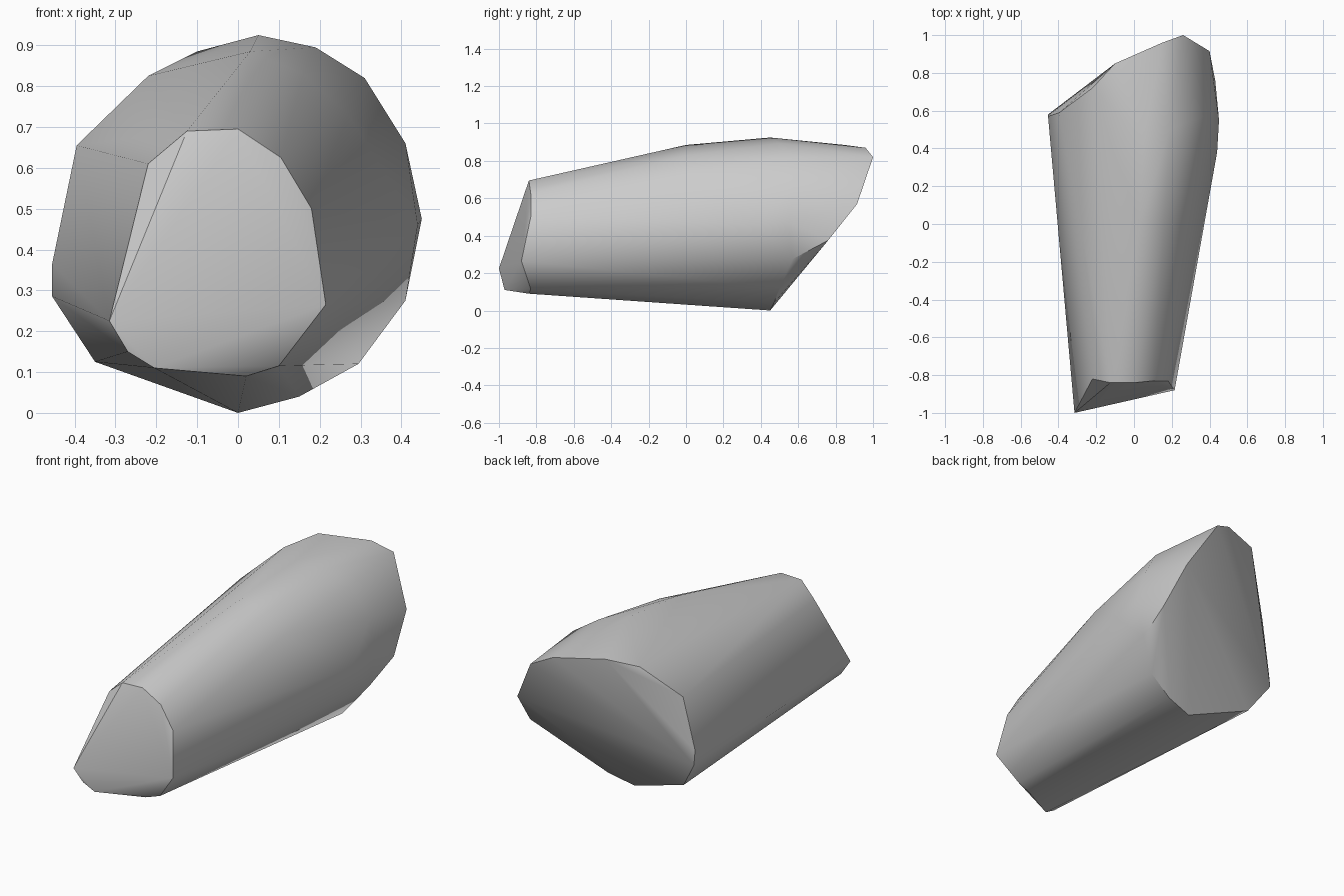
import bpy, bmesh, math

cube = bpy.data.objects.get("Cube")
if cube:
    bpy.data.objects.remove(cube, do_unlink=True)

grey = bpy.data.materials.new("plain grey")
grey.use_nodes = True
colour = (0.6, 0.6, 0.6, 1)
grey.diffuse_color = colour
grey.node_tree.nodes["Principled BSDF"].inputs["Base Color"].default_value = colour

# Slanted rim of the narrow end
narrow_rim = [(0, -.84, .695), (.105, -.83, .625), (.18, -.83, .5), (.215, -.88, .265),
              (.1, -.83, .115), (.02, -.84, .09), (-.205, -.97, .11), (-.27, -.98, .15),
              (-.315, -1, .225), (-.22, -.82, .61), (-.125, -.84, .69)]

# Gentle swell along the upper side
swell = [(.03, 0, .885), (.16, 0, .83), (.27, 0, .73), (.05, .45, .925), (.19, .5, .895),
         (.31, .55, .82), (.41, .58, .66), (.45, .55, .475), (.44, .38, .46)]

# Obliquely cut rim of the wide end
wide_rim = [(-.395, .59, .655), (-.22, .72, .825), (-.1, .85, .885), (.15, .96, .87),
            (.26, 1, .82), (.4, .915, .57), (.43, .76, .375), (.41, .57, .275),
            (.295, .5, .12), (.15, .47, .04), (0, .45, 0), (-.35, .52, .125),
            (-.455, .58, .285), (-.455, .57, .365)]

# Skin the rims and swell as one closed faceted body
bm = bmesh.new()
for point in narrow_rim + swell + wide_rim:
    bm.verts.new(point)
hull = bmesh.ops.convex_hull(bm, input=bm.verts[:])
loose = [v for v in bm.verts if not v.link_faces]
bmesh.ops.delete(bm, geom=loose, context='VERTS')
bmesh.ops.recalc_face_normals(bm, faces=bm.faces[:])
mesh = bpy.data.meshes.new("tapered_body")
bm.to_mesh(mesh)
bm.free()

body = bpy.data.objects.new("tapered_body", mesh)
mesh.materials.append(grey)
bpy.context.collection.objects.link(body)
bpy.context.view_layer.objects.active = body
body.select_set(True)
bpy.ops.object.shade_smooth_by_angle(angle=math.radians(32))
